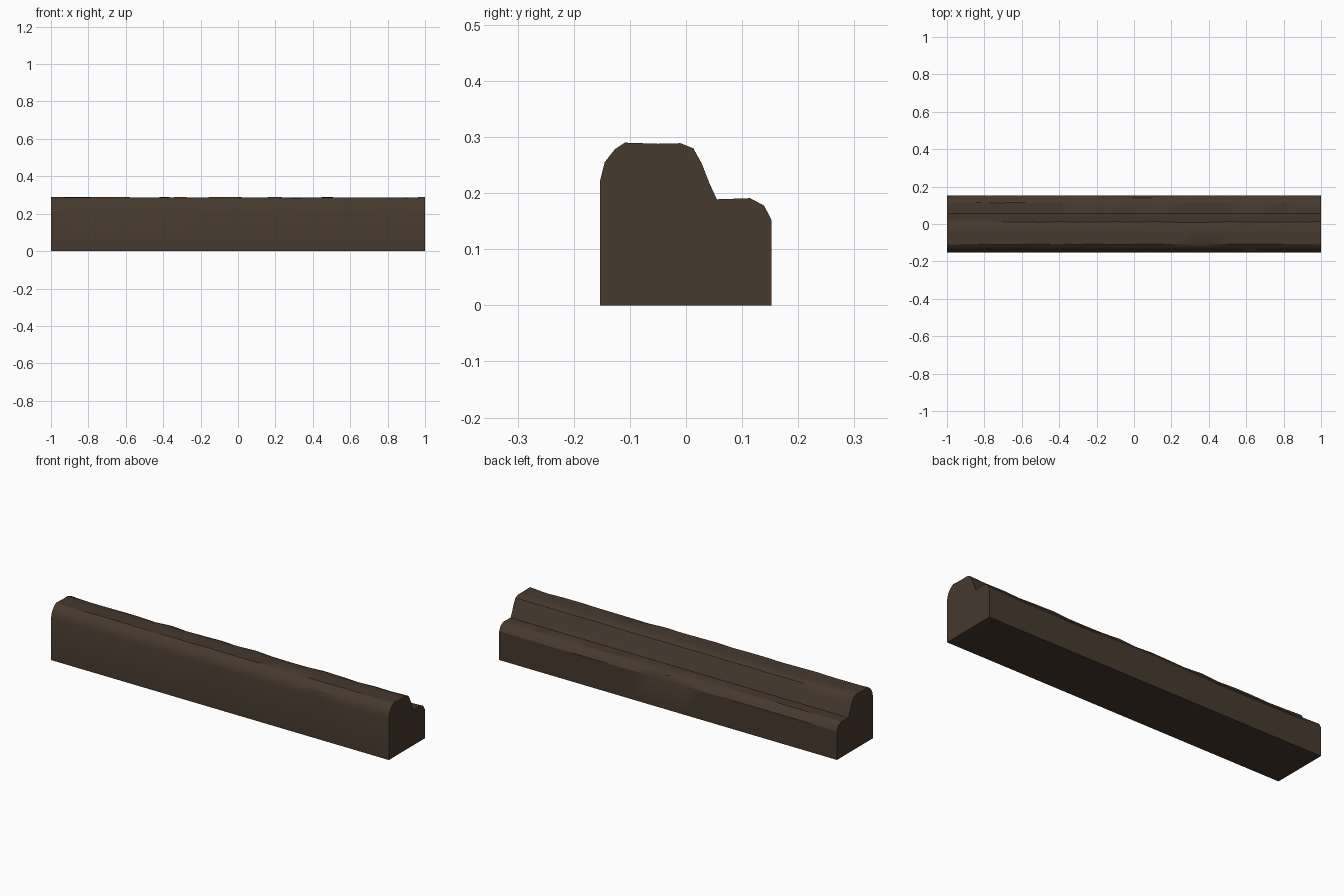
import bpy, bmesh, random
from mathutils import Vector

if "Cube" in bpy.data.objects:
    bpy.data.objects.remove(bpy.data.objects["Cube"])

random.seed(7)

# Cross-section (y, z, inward wear direction y, z)
PROFILE = [
    (-0.153, 0.0, 0, 0),
    (-0.153, 0.223, 0, 0),
    (-0.145, 0.255, 0.7, -0.5),
    (-0.127, 0.278, 0.6, -0.7),
    (-0.109, 0.290, 0.3, -0.8),
    (-0.050, 0.288, 0, -0.5),
    (-0.010, 0.289, 0, -0.7),
    (0.013, 0.280, -0.6, -0.7),
    (0.028, 0.253, -0.8, -0.4),
    (0.042, 0.217, -0.7, -0.3),
    (0.055, 0.189, 0, 0),
    (0.114, 0.191, -0.2, -0.6),
    (0.139, 0.178, -0.6, -0.6),
    (0.152, 0.153, 0, 0),
    (0.152, 0.0, 0, 0),
]
STATIONS = 21
WEAR = 0.007

# Worn stepped beam: profile swept along x with slight inward dents
bm = bmesh.new()
rings = []
for i in range(STATIONS):
    x = -1 + 2 * i / (STATIONS - 1)
    end = i in (0, STATIONS - 1)
    ring = []
    for y, z, dy, dz in PROFILE:
        w = 0 if end else random.uniform(0, WEAR)
        ring.append(bm.verts.new(Vector((x, y + dy * w, z + dz * w))))
    rings.append(ring)
n = len(PROFILE)
for a, b in zip(rings, rings[1:]):
    for j in range(n):
        k = (j + 1) % n
        bm.faces.new((a[j], a[k], b[k], b[j]))
bm.faces.new(rings[0])
bm.faces.new(rings[-1])
bmesh.ops.recalc_face_normals(bm, faces=bm.faces)

mesh = bpy.data.meshes.new("stepped_beam")
bm.to_mesh(mesh)
bm.free()
beam = bpy.data.objects.new("stepped_beam", mesh)
bpy.context.collection.objects.link(beam)

# Dark brown wood
wood = bpy.data.materials.new("dark_wood")
wood.diffuse_color = (0.062, 0.041, 0.027, 1)
wood.use_nodes = True
wood.node_tree.nodes["Principled BSDF"].inputs["Base Color"].default_value = wood.diffuse_color
mesh.materials.append(wood)

bpy.context.view_layer.objects.active = beam
beam.select_set(True)
bpy.ops.object.shade_smooth_by_angle(angle=0.52)
